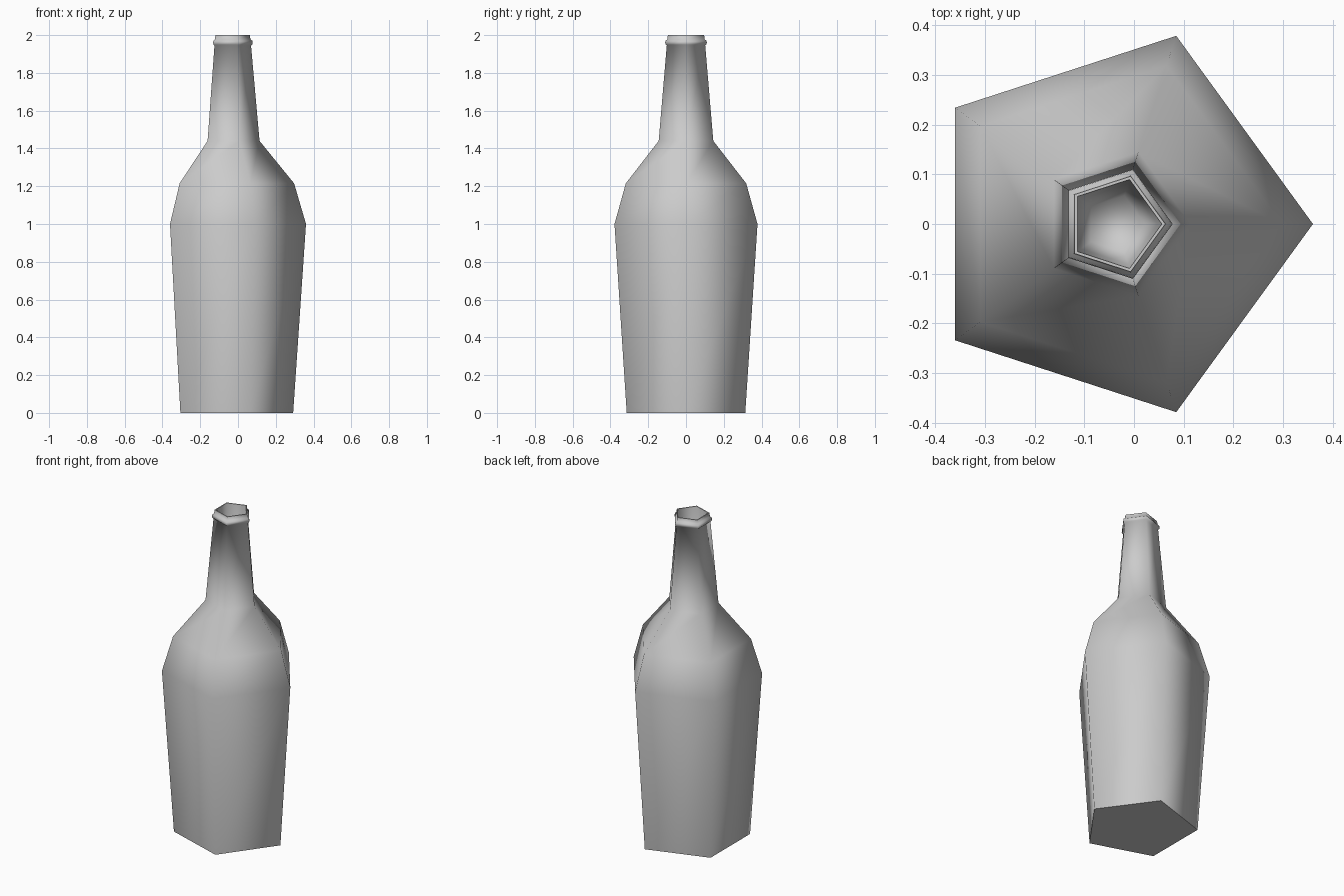
import bpy, bmesh, math

cube = bpy.data.objects.get("Cube")
if cube:
    bpy.data.objects.remove(cube, do_unlink=True)

SIDES = 5
CENTRE_X = -0.038


def make_material(name, colour):
    mat = bpy.data.materials.new(name)
    mat.use_nodes = True
    mat.diffuse_color = colour
    mat.node_tree.nodes["Principled BSDF"].inputs["Base Color"].default_value = colour
    return mat


def lathe(name, profile, mat):
    """Sweep (radius, height) points round a five-sided outline; cap both ends."""
    bm = bmesh.new()
    rings = []
    for radius, z in profile:
        angles = [math.tau * i / SIDES for i in range(SIDES)]
        rings.append([bm.verts.new((radius * math.cos(a), radius * math.sin(a), z))
                      for a in angles])
    for low, high in zip(rings, rings[1:]):
        for i in range(SIDES):
            j = (i + 1) % SIDES
            bm.faces.new((low[i], low[j], high[j], high[i]))
    bm.faces.new(reversed(rings[0]))
    bm.faces.new(rings[-1])
    mesh = bpy.data.meshes.new(name)
    bm.to_mesh(mesh)
    bm.free()
    mesh.materials.append(mat)
    obj = bpy.data.objects.new(name, mesh)
    obj.location.x = CENTRE_X
    bpy.context.collection.objects.link(obj)
    return obj


grey = make_material("plain_grey", (0.6, 0.6, 0.6, 1))

# Body, shoulder and neck
outside = [(0.33, 0), (0.398, 1.0), (0.335, 1.215), (0.152, 1.44), (0.107, 1.945)]
# Collar ring and lip
collar = [(0.114, 1.95), (0.116, 1.96), (0.114, 1.97), (0.104, 1.977), (0.101, 2.0)]
# Hollow mouth
mouth = [(0.094, 2.0), (0.085, 1.9), (0.06, 1.8)]

bottle = lathe("bottle", outside + collar + mouth, grey)

# Soft side corners, crisp base and rim
bpy.ops.object.select_all(action='DESELECT')
bottle.select_set(True)
bpy.context.view_layer.objects.active = bottle
bpy.ops.object.shade_smooth_by_angle(angle=math.radians(80))
